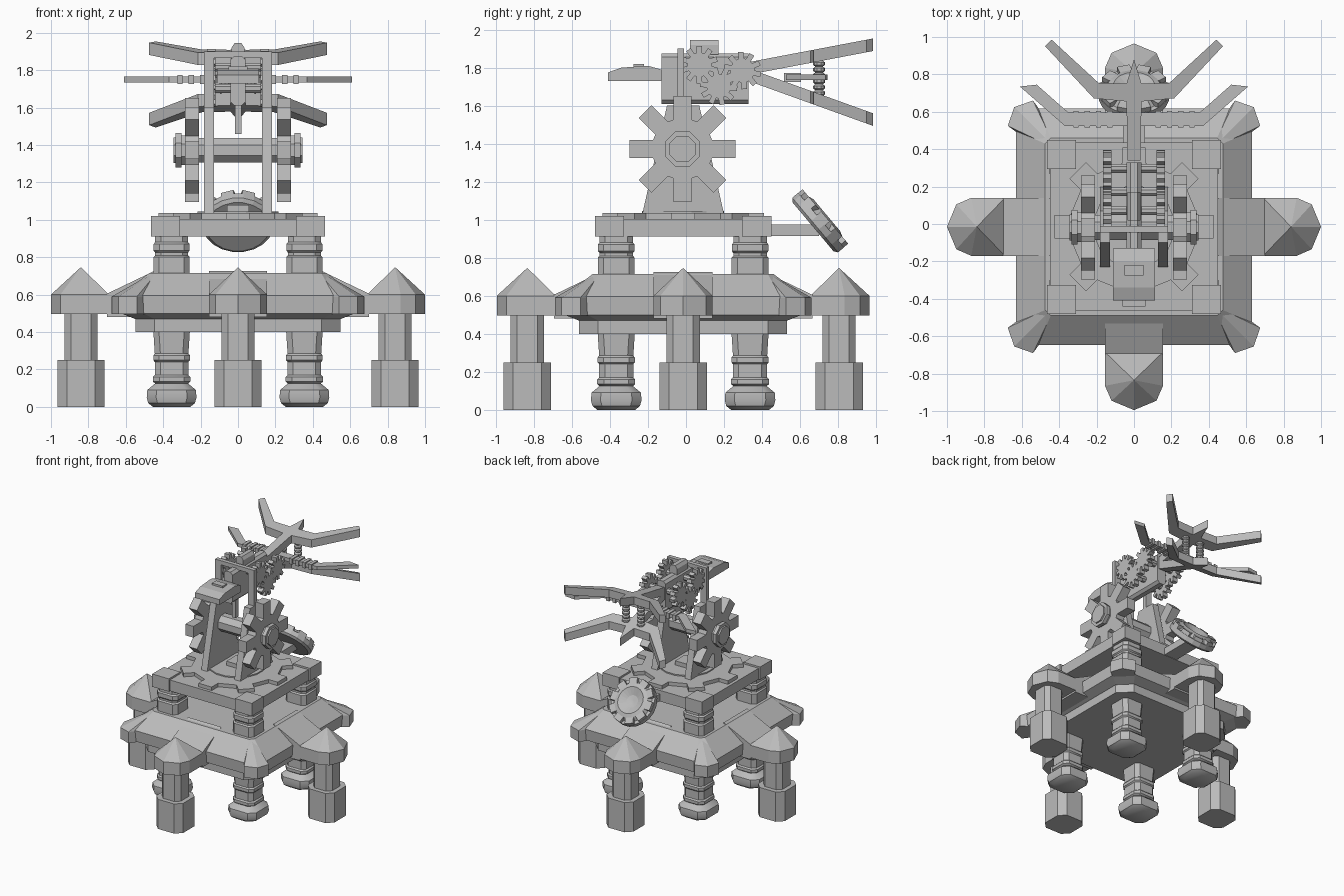
import bpy, bmesh, math
from mathutils import Matrix, Vector

if "Cube" in bpy.data.objects:
    bpy.data.objects.remove(bpy.data.objects["Cube"])

YC = -0.015  # base centre in y
stone = bpy.data.materials.new("plain_grey")
stone.diffuse_color = (0.5, 0.5, 0.5, 1)
stone.use_nodes = True
stone.node_tree.nodes["Principled BSDF"].inputs["Base Color"].default_value = stone.diffuse_color


def finish(name, bm, mat=None, smooth=False):
    if mat is not None:
        bm.transform(mat)
    bmesh.ops.recalc_face_normals(bm, faces=bm.faces)
    me = bpy.data.meshes.new(name)
    bm.to_mesh(me)
    bm.free()
    me.materials.append(stone)
    ob = bpy.data.objects.new(name, me)
    bpy.context.collection.objects.link(ob)
    if smooth:
        bpy.context.view_layer.objects.active = ob
        ob.select_set(True)
        bpy.ops.object.shade_smooth_by_angle(angle=math.radians(35))
        ob.select_set(False)
    return ob


def loft(name, loops, mat=None, smooth=False):
    """Skin a list of equal-length 3D loops and cap both ends."""
    bm = bmesh.new()
    rings = [[bm.verts.new(p) for p in l] for l in loops]
    n = len(rings[0])
    for a, b in zip(rings, rings[1:]):
        for i in range(n):
            j = (i + 1) % n
            bm.faces.new((a[i], a[j], b[j], b[i]))
    bm.faces.new(rings[0][::-1])
    bm.faces.new(rings[-1])
    return finish(name, bm, mat, smooth)


def prism(name, pts, z0, z1, mat=None):
    return loft(name, [[(x, y, z) for x, y in pts] for z in (z0, z1)], mat)


def box(name, x0, x1, y0, y1, z0, z1, mat=None):
    return prism(name, [(x0, y0), (x1, y0), (x1, y1), (x0, y1)], z0, z1, mat)


def chamfered(h, c):
    """Square of half-width h with corners cut by c."""
    k = h - c
    return [(h, -k), (h, k), (k, h), (-k, h), (-h, k), (-h, -k), (-k, -h), (k, -h)]


def stack(name, rows, mat=None, smooth=False):
    """Chamfered-square sections given as (z, half width, corner cut)."""
    return loft(name, [[(x, y, z) for x, y in chamfered(h, c)] for z, h, c in rows], mat, smooth)


def disc(name, rows, n, mat=None):
    """Round sections given as (z, radius)."""
    return loft(name, [[(r * math.cos(2 * math.pi * (i + .5) / n),
                         r * math.sin(2 * math.pi * (i + .5) / n), z) for i in range(n)]
                       for z, r in rows], mat)


def gear(name, teeth, r_body, r_tip, w, t, mat):
    """Gear with straight teeth of width w, lying in xy, thickness t."""
    pts = []
    for i in range(teeth):
        a = 2 * math.pi * i / teeth
        rot = Matrix.Rotation(a, 2)
        for p in ((r_body, -w / 2), (r_tip, -w / 2), (r_tip, w / 2), (r_body, w / 2)):
            pts.append(tuple(rot @ Vector(p)))
    return prism(name, pts, -t / 2, t / 2, mat)


def at(x, y, z, rot=None):
    m = Matrix.Translation((x, y, z))
    return m @ rot if rot else m


ALONG_X = Matrix.Rotation(math.pi / 2, 4, 'Y')

# four outer pylons, turned about the base centre
cap = [(-.15, -.155), (.03, -.155), (.11, -.12), (.16, 0), (.11, .12), (.03, .155), (-.15, .155)]
for k in range(4):
    m = at(0, YC, 0, Matrix.Rotation(k * math.pi / 2, 4, 'Z')) @ at(.84 if k % 2 == 0 else .82, 0, 0)
    stack("pylon_foot", [(0, .125, .05), (.25, .125, .05)], m)
    stack("pylon_shaft", [(.25, .088, .035), (.5, .088, .035)], m)
    prism("pylon_eave", cap, .495, .6, m)
    loft("pylon_roof", [[(x, y, .6) for x, y in cap],
                        [(x * .01, y * .01, .745) for x, y in cap]], m)
    # sloped bridge from deck to pylon
    prof = [(-.39, .48), (-.14, .48), (-.14, .605), (-.39, .725)]
    loft("bridge", [[(x, y, z) for x, z in prof] for y in (-.155, .155)], m)

# deck with sloped rim, and the slab below
base = at(0, YC, 0)
stack("deck", [(.47, .55, .1), (.5, .625, .12), (.595, .632, .12), (.715, .475, .03)], base)
stack("under_slab", [(.4, .547, .1), (.48, .547, .1)], base)

# corner bumpers and columns
column_low = [(0, .10, .05), (.02, .125, .05), (.05, .133, .05), (.09, .13, .05), (.115, .1, .04),
              (.125, .088, .035), (.135, .1, .035), (.16, .1, .035), (.17, .09, .03), (.24, .09, .03),
              (.25, .098, .03), (.275, .098, .03), (.285, .09, .03), (.41, .098, .03)]
column_high = [(.7, .097, .03), (.8, .097, .03), (.81, .088, .03), (.825, .088, .03),
               (.835, .096, .03), (.87, .096, .03), (.88, .088, .03), (.92, .088, .03)]
bumper = [(.42, .62), (.52, .675), (.64, .645), (.675, .52), (.62, .42)]
bumper = [(.5, .5), (.62, .5), (.675, .54), (.64, .64), (.54, .675), (.5, .62)]
for sx in (-1, 1):
    for sy in (-1, 1):
        m = at(sx * .355, YC + sy * .352, 0)
        stack("column_lower", column_low, m, True)
        stack("column_upper", column_high, m, True)
        flip = at(0, YC, 0, Matrix.Diagonal((sx, sy, 1, 1)))
        prism("corner_bumper", bumper, .495, .59, flip)
        loft("corner_ridge", [[(x, y, .59) for x, y in bumper],
                              [(.43 + (x - .5) * .15, .43 + (y - .5) * .15, .715) for x, y in bumper]], flip)
        # raised corners of the upper platform
        box("platform_corner", .31, .465, .31, .465, .912, 1.02, flip)

# upper platform and turntable gear
box("platform", -.45, .45, YC - .45, YC + .45, .912, 1.005)
gear("turntable_gear", 8, .34, .425, .125, .06, at(0, YC, 1.005))
disc("turntable_disc", [(1.03, .22), (1.045, .22)], 16, base)
box("turntable_block", -.06, .06, -.07, .06, 1.03, 1.08)

# side frames, big spoked wheels and axle
for s in (-1, 1):
    a_frame = [(-.23, 1.03), (.2, 1.03), (.07, 1.6), (-.1, 1.6)]
    loft("side_frame", [[(s * x, y, z) for y, z in a_frame] for x in (.127, .183)])
    box("upright", min(s * .127, s * .183), max(s * .127, s * .183), -.045, -.01, 1.55, 1.88)
    gear("wheel", 8, .155, .278, .095, .075, at(s * .247, -.018, 1.372, ALONG_X))
    disc("wheel_hub", [(-.03, .085), (.03, .085)], 8, at(s * .3, -.018, 1.372, ALONG_X))
    disc("wheel_flange", [(-.015, .1), (.015, .1)], 8, at(s * .318, -.018, 1.372, ALONG_X))
    disc("wheel_cap", [(-.01, .075), (.01, .075)], 8, at(s * .336, -.018, 1.372, ALONG_X))
    # small meshing gears on the head
    for y, z, turn in ((.07, 1.815, 0), (.172, 1.702, .2), (.297, 1.785, .1)):
        gear("small_gear", 10, .062, .098, .028, .045,
             at(s * .143, y, z, ALONG_X @ Matrix.Rotation(turn, 4, 'Z')))
        disc("gear_pin", [(-.06, .025), (.06, .025)], 8, at(s * .1, y, z, ALONG_X))
disc("axle", [(-.29, .072), (.29, .072)], 8, at(0, -.018, 1.372, ALONG_X))
box("crossbar", -.183, .183, -.045, -.01, 1.865, 1.9)

# head core, sight and front hood
core = [(.04, 1.63), (.04, 1.855), (.02, 1.875), (-.02, 1.875), (-.04, 1.855), (-.04, 1.63), (-.02, 1.61), (.02, 1.61)]
loft("head_core", [[(x, y, z) for x, z in core] for y in (-.13, .33)])
sight = [(-.035, 1.87), (.035, 1.87), (.035, 1.92), (.018, 1.945), (-.018, 1.945), (-.035, 1.92)]
loft("sight", [[(x, y, z) for x, z in sight] for y in (.02, .17)])
hood = [(-.41, 1.73), (-.13, 1.73), (-.13, 1.79), (-.2, 1.81), (-.34, 1.8), (-.41, 1.775)]
loft("hood", [[(x, y, z) for y, z in hood] for x in (-.113, .113)])
box("hood_ridge", -.05, .05, -.275, -.22, 1.8, 1.82)
box("hook", -.015, .02, -.06, -.02, 1.46, 1.64)

# forked wing arms, tilted up and down
half = [(.035, .34), (.04, .655), (.215, .672), (.475, .95), (.44, .985), (.19, .755), (.04, .75), (0, .88)]
outline = half + [(-x, y) for x, y in half[-2::-1]]
for name, z0, slope, h in (("upper_wing", 1.80, .19, .033), ("lower_wing", 1.755, -.36, .033)):
    loft(name, [[(x, y, z0 + slope * (y - .35) + dz) for x, y in outline] for dz in (-h, h)])

# thin middle blades with ribs
blade = [(0, .525), (.37, .525), (.61, .735), (.52, .745), (.35, .595), (0, .595)]
blade = blade + [(-x, y) for x, y in blade[-2:0:-1]]
prism("middle_blade", blade, 1.735, 1.765)
for s in (-1, 1):
    for i in range(4):
        x = s * (.13 + i * .06)
        box("blade_rib", x - .014, x + .014, .515, .605, 1.725, 1.773)
    # coil dampers between the wings
    rows = []
    for i in range(8):
        z = 1.62 + i * .031
        rows += [(z, .02), (z + .008, .031), (z + .022, .031)]
    disc("damper", rows, 10, at(s * .07, .7, 0))

# tilted dish on a rear bracket
box("dish_bracket", -.06, .06, .42, .7, .915, .975)
tilt = at(0, .695, .985, Matrix.Rotation(-math.radians(50), 4, 'X'))
disc("dish_plate", [(-.035, .17), (-.02, .19), (.02, .19)], 20, tilt)
disc("dish_bowl", [(.02, .165), (.05, .14), (.06, .11), (.03, .05), (.025, .01)], 20, tilt)
for i in range(10):
    box("dish_notch", .12, .185, -.035, .035, .015, .05,
        tilt @ Matrix.Rotation(i * math.pi / 5, 4, 'Z'))
